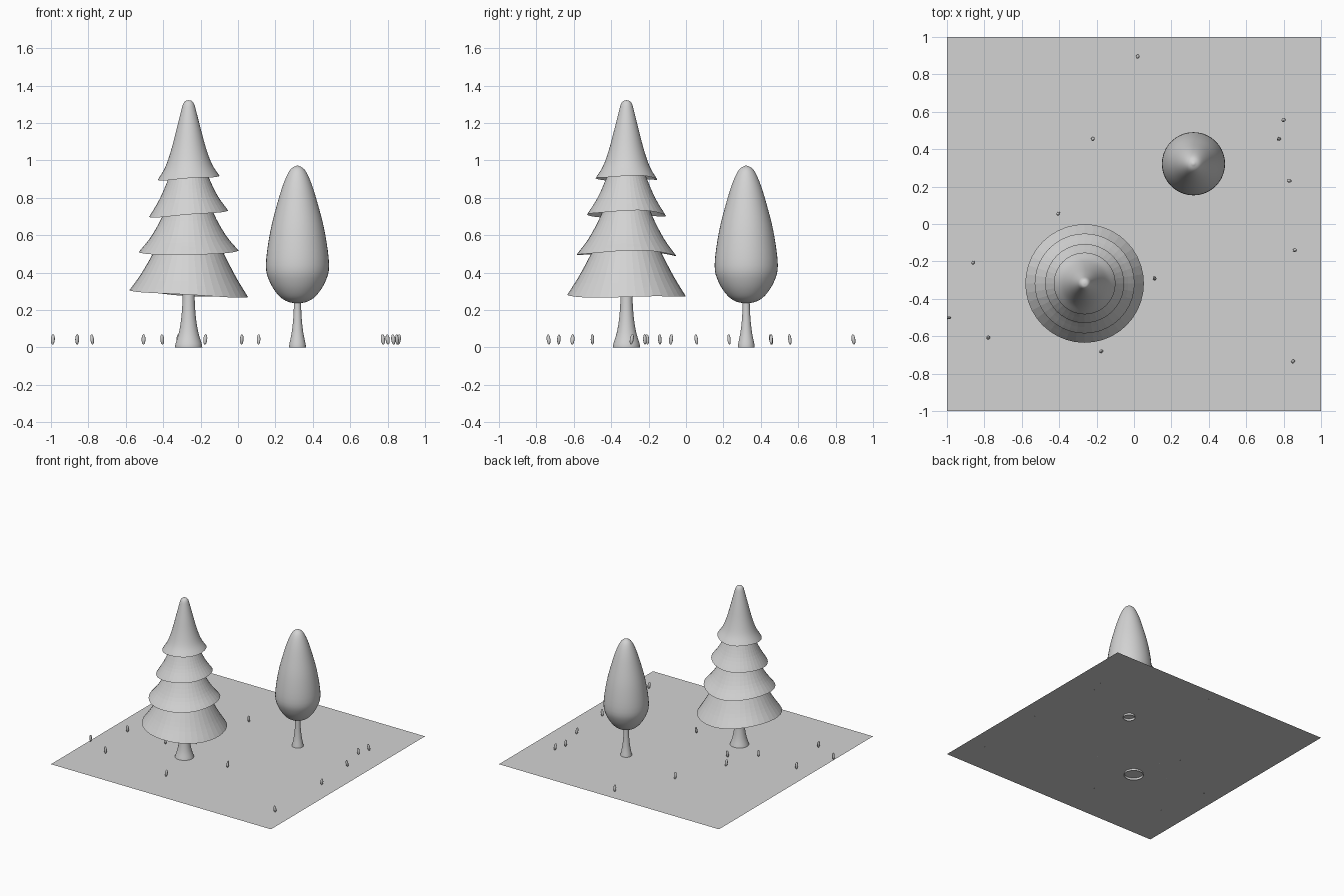
import bpy
import bmesh
import random
from math import cos, sin, tau, radians
from mathutils import Vector

random.seed(4)
cube = bpy.data.objects.get("Cube")
if cube:
    bpy.data.objects.remove(cube, do_unlink=True)

grey = bpy.data.materials.new("plain grey")
grey.use_nodes = True
colour = (0.65, 0.65, 0.65, 1)
grey.diffuse_color = colour
grey.node_tree.nodes["Principled BSDF"].inputs["Base Color"].default_value = colour


def finish(name, bm, smooth=True):
    mesh = bpy.data.meshes.new(name)
    bm.to_mesh(mesh)
    bm.free()
    mesh.materials.append(grey)
    for face in mesh.polygons:
        face.use_smooth = smooth
    obj = bpy.data.objects.new(name, mesh)
    bpy.context.collection.objects.link(obj)
    return obj


def soften(points, steps=4):
    """Run a smooth curve through (radius, height) points."""
    pts = [Vector(p) for p in points]
    ext = [pts[0] * 2 - pts[1]] + pts + [pts[-1] * 2 - pts[-2]]
    out = []
    for a, b, c, d in zip(ext, ext[1:], ext[2:], ext[3:]):
        for k in range(steps):
            t = k / steps
            out.append(b + (c - a) * t / 2 + (a * 2 - b * 5 + c * 4 - d) * t * t / 2
                       + (b * 3 - a - c * 3 + d) * t ** 3 / 2)
    return out + [pts[-1]]


def revolve(name, points, centre, segments=40, wave=None, smooth=True):
    """Turn a bottom-to-top profile; wave lifts the lowest rim by angle."""
    bm = bmesh.new()
    profile = soften(points)
    low, high = profile[0].y, profile[-1].y
    rings = []
    for r, z in profile:
        ring = []
        for i in range(segments):
            a = tau * i / segments
            fade = max(0, 1 - (z - low) / (high - low)) ** 2
            lift = wave(a) * fade if wave else 0
            r = max(r, 0)
            ring.append(bm.verts.new((centre[0] + r * cos(a), centre[1] + r * sin(a), z + lift)))
        rings.append(ring)
    for lower, upper in zip(rings, rings[1:]):
        for i in range(segments):
            j = (i + 1) % segments
            bm.faces.new((lower[i], lower[j], upper[j], upper[i]))
    bmesh.ops.remove_doubles(bm, verts=bm.verts, dist=0.0001)
    return finish(name, bm, smooth)


# Ground sheet
bm = bmesh.new()
bmesh.ops.create_grid(bm, x_segments=1, y_segments=1, size=1)
bmesh.ops.translate(bm, verts=bm.verts, vec=(0, 0, 0.017))
finish("ground", bm, False)

# Conifer: flared trunk and four open, wavy skirts
fir = (-0.264, -0.318)
revolve("conifer_trunk", [(0.073, 0), (0.07, 0.02), (0.052, 0.08), (0.039, 0.16),
                          (0.032, 0.27), (0.03, 0.45)], fir)


def ripple(tilt, fold):
    return lambda a: -tilt * cos(a) + fold * cos(2 * a) + 0.004 * sin(3 * a)


skirts = [
    ([(0.317, 0.283), (0.255, 0.38), (0.19, 0.5), (0.12, 0.64)], ripple(0.018, 0.005)),
    ([(0.267, 0.503), (0.2, 0.59), (0.136, 0.71), (0.09, 0.84)], ripple(-0.004, 0.011)),
    ([(0.211, 0.711), (0.155, 0.8), (0.11, 0.9), (0.06, 1.03)], ripple(-0.017, 0.004)),
    ([(0.165, 0.904), (0.125, 0.97), (0.093, 1.06), (0.064, 1.17), (0.04, 1.265),
      (0.03, 1.3), (0.018, 1.317), (0, 1.322)], ripple(-0.011, 0.003)),
]
for number, (points, wave) in enumerate(skirts, 1):
    revolve(f"conifer_skirt_{number}", points, fir, wave=wave, smooth=number == 4)

# Rounded tree: slim trunk and drop-shaped crown
round_tree = (0.318, 0.322)
revolve("round_tree_trunk", [(0.045, 0), (0.043, 0.02), (0.031, 0.08), (0.023, 0.15),
                             (0.019, 0.23), (0.018, 0.3)], round_tree)
revolve("round_tree_crown", [(0, 0.236), (0.05, 0.244), (0.1, 0.277), (0.148, 0.35),
                             (0.169, 0.44), (0.146, 0.617), (0.105, 0.78), (0.07, 0.888),
                             (0.037, 0.952), (0, 0.974)], round_tree)

# Small upright pebbles scattered over the ground
spots = [(0.02, 0.895), (-0.22, 0.455), (0.8, 0.555), (0.775, 0.455), (0.83, 0.23),
         (-0.405, 0.055), (0.86, -0.14), (-0.86, -0.207), (0.11, -0.29), (-0.99, -0.5),
         (-0.78, -0.607), (-0.175, -0.68), (0.85, -0.735), (-0.32, -0.08), (-0.505, -0.22)]
for number, (x, y) in enumerate(spots, 1):
    bm = bmesh.new()
    bmesh.ops.create_uvsphere(bm, u_segments=12, v_segments=8, radius=1)
    pebble = finish(f"pebble_{number}", bm)
    pebble.scale = (0.009, 0.011, 0.028)
    pebble.location = (x, y, 0.043)
    pebble.rotation_euler = (radians(random.uniform(-9, 9)), radians(random.uniform(-9, 9)),
                             random.uniform(0, tau))
